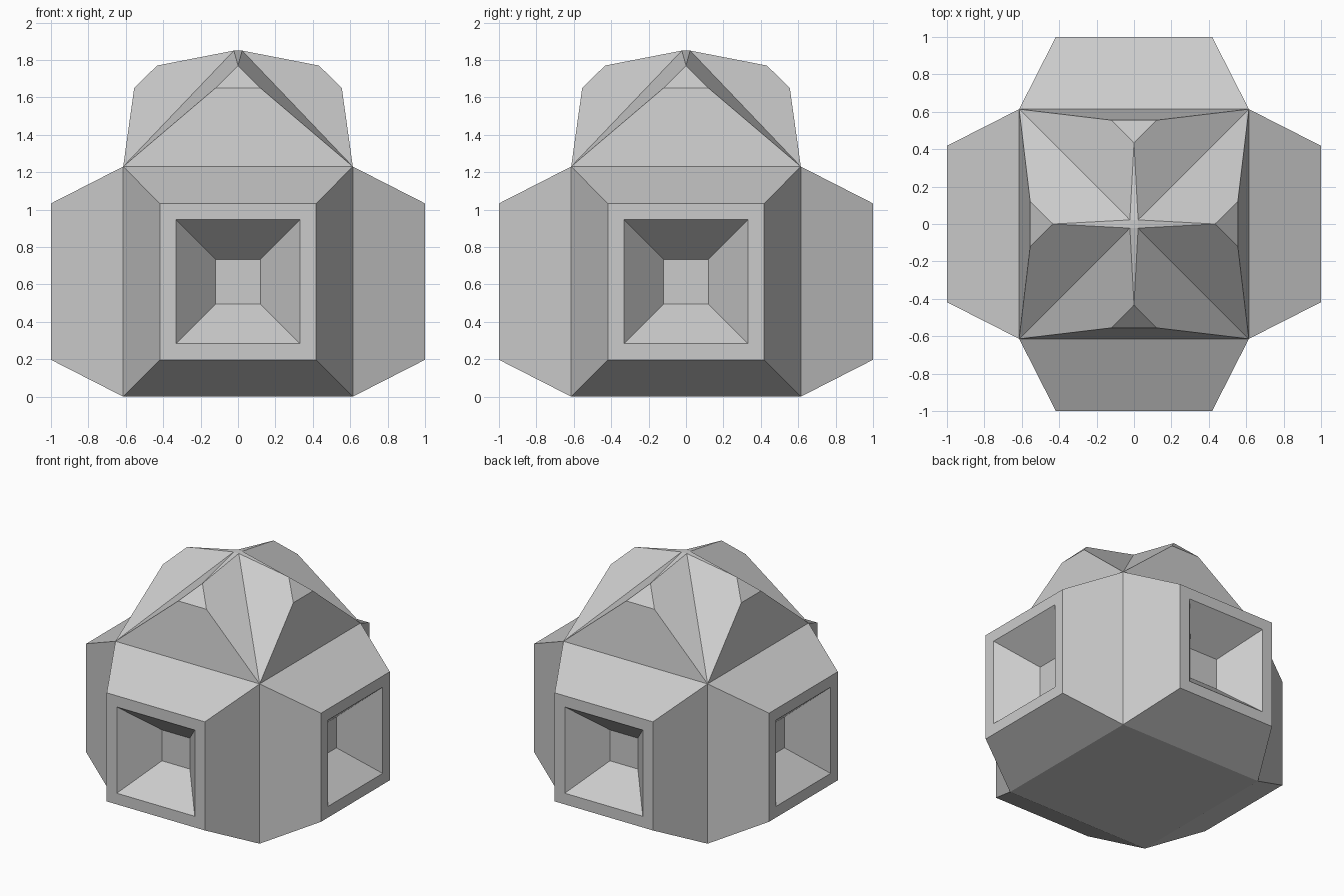
import bpy, bmesh
from math import pi
from mathutils import Matrix, Vector

if "Cube" in bpy.data.objects:
    bpy.data.objects.remove(bpy.data.objects["Cube"])

HALF = 0.614      # half width of the cube core
MID = 0.615       # height of the window centres
TOP = 1.23        # eaves height


def build(name, side_faces, cap_faces):
    """Repeat the front faces on all four sides, then add single cap faces."""
    bm = bmesh.new()
    for k in range(4):
        turn = Matrix.Rotation(k * pi / 2, 3, 'Z')
        for face in side_faces:
            bm.faces.new([bm.verts.new(turn @ Vector(p)) for p in face])
    for face in cap_faces:
        bm.faces.new([bm.verts.new(p) for p in face])
    bmesh.ops.remove_doubles(bm, verts=bm.verts, dist=0.0005)
    mesh = bpy.data.meshes.new(name)
    bm.to_mesh(mesh)
    bm.free()
    obj = bpy.data.objects.new(name, mesh)
    bpy.context.collection.objects.link(obj)
    return obj


def ring(half, dist):
    """Square outline on the front side at a distance from the centre."""
    return [(sx * half, -dist, MID + sz * half)
            for sx, sz in ((-1, -1), (1, -1), (1, 1), (-1, 1))]


# Body: tapered bays with a flat frame and a sunken, tapered window
rings = [ring(HALF, HALF), ring(0.418, 1.0), ring(0.332, 1.0), ring(0.119, 0.755)]
for i, z in enumerate((0, 0, TOP, TOP)):
    rings[0][i] = (rings[0][i][0], -HALF, z)
walls = [rings[-1]]
for a, b in zip(rings, rings[1:]):
    for i in range(4):
        j = (i + 1) % 4
        walls.append([a[i], a[j], b[j], b[i]])
floor = [(-HALF, -HALF, 0), (-HALF, HALF, 0), (HALF, HALF, 0), (HALF, -HALF, 0)]
build("body", walls, [floor])

# Roof: four gables with clipped tips, meeting in valleys at the peak
c = 0.022
corner_l, corner_r = (-HALF, -HALF, TOP), (HALF, -HALF, TOP)
clip_l, clip_r = (-0.12, -0.555, 1.65), (0.12, -0.555, 1.65)
ridge = (0, -0.433, 1.77)
peak_l, peak_r = (-c, -c, 1.85), (c, -c, 1.85)
gable = [
    [corner_l, corner_r, clip_r, clip_l],
    [clip_l, clip_r, ridge],
    [corner_r, peak_r, ridge, clip_r],
    [corner_l, clip_l, ridge, peak_l],
    [ridge, peak_r, peak_l],
]
peak = [(-c, -c, 1.85), (c, -c, 1.85), (c, c, 1.85), (-c, c, 1.85)]
build("roof", gable, [peak])
